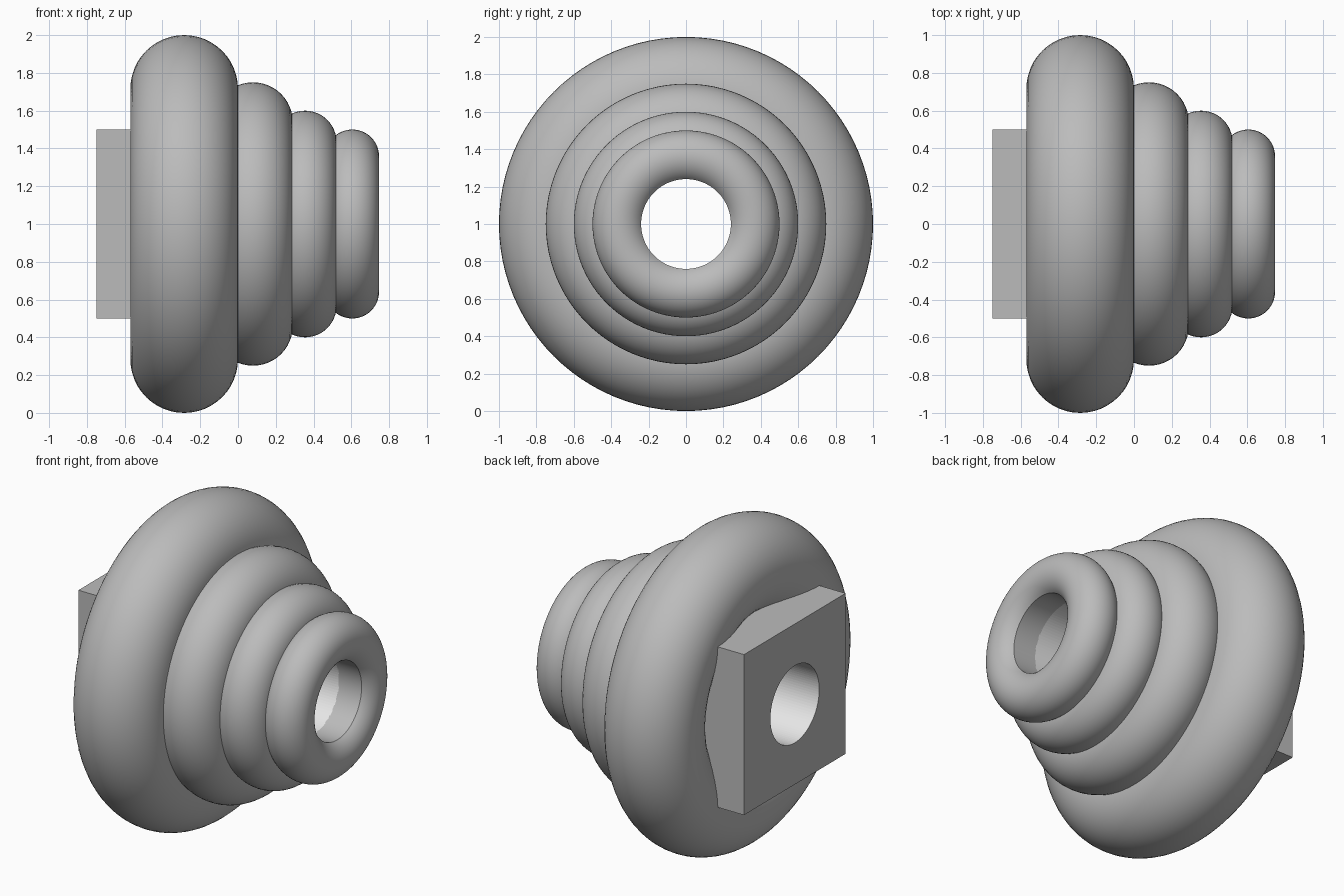
import bpy, bmesh, math

if "Cube" in bpy.data.objects:
    bpy.data.objects.remove(bpy.data.objects["Cube"])

AXIS_Z = 1.0
BORE = 0.24
SIDES = 96


def material(name, value):
    m = bpy.data.materials.new(name)
    m.use_nodes = True
    colour = (value, value, value, 1)
    m.diffuse_color = colour
    m.node_tree.nodes["Principled BSDF"].inputs["Base Color"].default_value = colour
    return m


grey = material("mid_grey", 0.5)
pale = material("pale_grey", 0.85)


def lathe(name, profile, smooth=False, mats=(grey,), pale_span=None):
    """Sweep a closed (x, radius, is_square) profile around the x axis."""
    bm = bmesh.new()
    loops = []
    for x, r, square in profile:
        loop = []
        for i in range(SIDES):
            a = 2 * math.pi * i / SIDES
            c, s = math.cos(a), math.sin(a)
            k = r / max(abs(c), abs(s)) if square else r
            loop.append(bm.verts.new((x, k * c, AXIS_Z + k * s)))
        loops.append(loop)
    for j, loop in enumerate(loops):
        nxt = loops[(j + 1) % len(loops)]
        for i in range(SIDES):
            n = (i + 1) % SIDES
            f = bm.faces.new((loop[i], loop[n], nxt[n], nxt[i]))
            f.material_index = 1 if j == pale_span else 0
    bmesh.ops.recalc_face_normals(bm, faces=bm.faces)
    mesh = bpy.data.meshes.new(name)
    bm.to_mesh(mesh)
    bm.free()
    for m in mats:
        mesh.materials.append(m)
    ob = bpy.data.objects.new(name, mesh)
    bpy.context.collection.objects.link(ob)
    if smooth:
        bpy.ops.object.select_all(action="DESELECT")
        ob.select_set(True)
        bpy.context.view_layer.objects.active = ob
        bpy.ops.object.shade_smooth_by_angle(angle=math.radians(25))
    return ob


def ring(name, x, outer, tube):
    """Round ring, trimmed flat where it would reach into the bore."""
    major = outer - tube
    trimmed = major - tube < BORE
    cut = math.acos((major - BORE) / tube) if trimmed else 0
    steps = 48
    profile = []
    for i in range(steps + (1 if trimmed else 0)):
        a = -math.pi + cut + (2 * math.pi - 2 * cut) * i / steps
        profile.append((x + tube * math.sin(a), major + tube * math.cos(a), False))
    return lathe(name, profile, smooth=True)


# Stack of shrinking rings
for name, x, outer, tube in (
    ("large_ring", -0.285, 1.0, 0.285),
    ("second_ring", 0.08, 0.75, 0.21),
    ("third_ring", 0.355, 0.6, 0.167),
    ("end_ring", 0.605, 0.5, 0.142),
):
    ring(name, x, outer, tube)

# Square mounting block with a round bore
lathe("mounting_block",
      [(-0.75, BORE, False), (-0.75, 0.5, True), (0, 0.5, True), (0, BORE, False)],
      mats=(grey, pale), pale_span=3)

# Lining that carries the bore on to the end ring
lathe("bore_lining",
      [(0, BORE, False), (0.53, BORE, False), (0.53, 0.25, False), (0, 0.25, False)],
      mats=(pale,))
